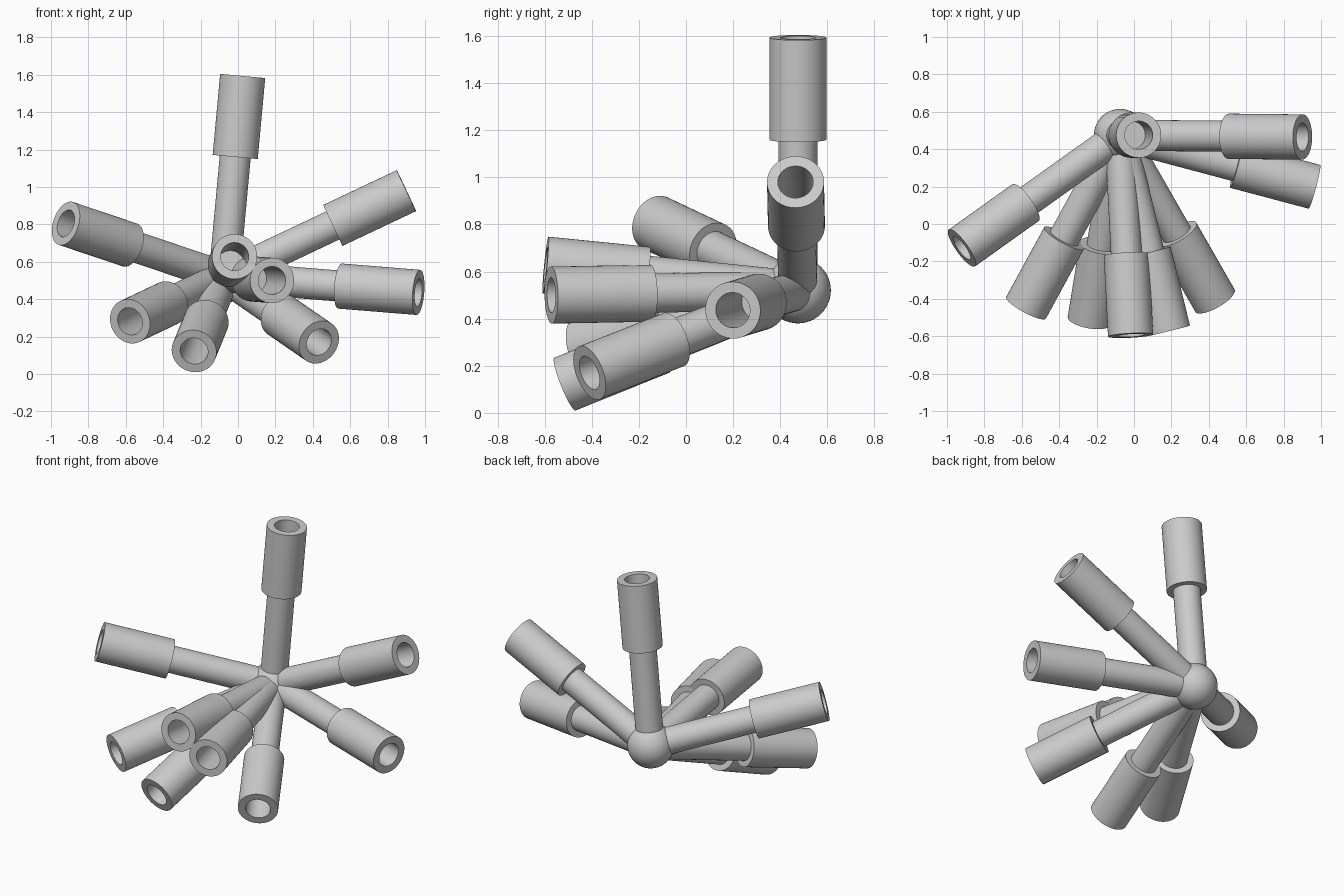
import bpy, bmesh, math
from mathutils import Vector

cube = bpy.data.objects.get("Cube")
if cube:
    bpy.data.objects.remove(cube, do_unlink=True)

HUB = Vector((-0.074, 0.475, 0.52))
HUB_R, SHAFT_R, SLEEVE_R, BORE_R = 0.14, 0.083, 0.121, 0.075
SLEEVE_START, ARM_LENGTH = 0.643, 1.078

grey = bpy.data.materials.new("plain grey")
grey.use_nodes = True
grey.diffuse_color = (0.6, 0.6, 0.6, 1)
grey.node_tree.nodes["Principled BSDF"].inputs["Base Color"].default_value = (0.6, 0.6, 0.6, 1)


def finish(obj):
    obj.data.materials.append(grey)
    bpy.ops.object.select_all(action='DESELECT')
    obj.select_set(True)
    bpy.context.view_layer.objects.active = obj
    bpy.ops.object.shade_smooth_by_angle(angle=math.radians(35))


def lathe(name, profile, direction):
    """Spin a (radius, height) profile and aim it outward from the hub."""
    bm = bmesh.new()
    verts = [bm.verts.new((r, 0, h)) for r, h in profile]
    edges = [bm.edges.new(pair) for pair in zip(verts, verts[1:])]
    bmesh.ops.spin(bm, geom=verts + edges, cent=(0, 0, 0), axis=(0, 0, 1),
                   angle=math.tau, steps=48, use_duplicate=False)
    bmesh.ops.remove_doubles(bm, verts=bm.verts[:], dist=0.0001)
    bmesh.ops.recalc_face_normals(bm, faces=bm.faces[:])
    mesh = bpy.data.meshes.new(name)
    bm.to_mesh(mesh)
    bm.free()
    obj = bpy.data.objects.new(name, mesh)
    bpy.context.collection.objects.link(obj)
    obj.location = HUB
    obj.rotation_euler = Vector(direction).to_track_quat('Z', 'Y').to_euler()
    finish(obj)


# Round hub
bpy.ops.mesh.primitive_uv_sphere_add(segments=48, ring_count=24, radius=HUB_R, location=HUB)
hub = bpy.context.object
hub.name = "hub"
finish(hub)

# Arms, each a slim shaft ending in a wider open sleeve
ARMS = {
    "upright": (0.099, 0.0, 1.073),
    "left_raised": (0.974, -0.01, 0.46),
    "left_level": (1.042, -0.277, -0.084),
    "left_lowered": (0.51, -0.89, -0.352),
    "front_left": (0.256, -1.047, -0.02),
    "front": (0.056, -1.073, 0.108),
    "front_lowered": (-0.161, -0.99, -0.398),
    "right_lowered": (-0.504, -0.924, -0.239),
    "right_raised": (-0.846, -0.603, 0.285),
}
FLOOR = SLEEVE_START + 0.005
SHAFT = [(0, 0), (SHAFT_R, 0), (SHAFT_R, SLEEVE_START + 0.002), (0, SLEEVE_START + 0.002)]
SLEEVE = [(0, SLEEVE_START), (SLEEVE_R, SLEEVE_START), (SLEEVE_R, ARM_LENGTH),
          (BORE_R, ARM_LENGTH), (BORE_R, FLOOR), (0, FLOOR)]
for label, direction in ARMS.items():
    lathe(label + "_shaft", SHAFT, direction)
    lathe(label + "_sleeve", SLEEVE, direction)
